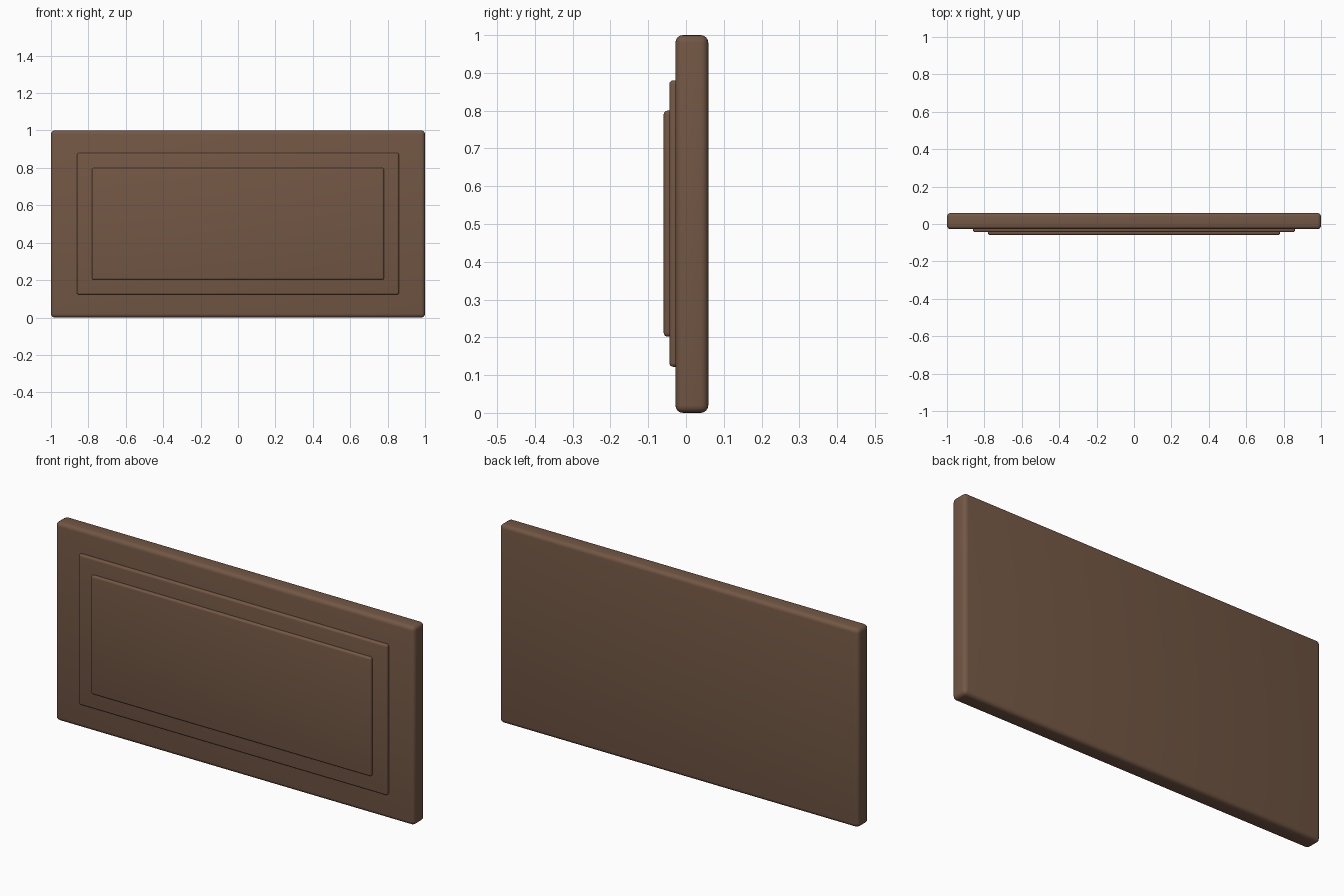
import bpy, math

if "Cube" in bpy.data.objects:
    bpy.data.objects.remove(bpy.data.objects["Cube"])

wood = bpy.data.materials.new("brown_wood")
wood.diffuse_color = (0.17, 0.095, 0.058, 1)
wood.use_nodes = True
wood.node_tree.nodes["Principled BSDF"].inputs["Base Color"].default_value = wood.diffuse_color


def panel(name, width, z0, z1, y0, y1, radius):
    """Rounded board spanning the given front (y0) and back (y1) planes."""
    bpy.ops.mesh.primitive_cube_add(size=1, location=(0, (y0 + y1) / 2, (z0 + z1) / 2))
    ob = bpy.context.object
    ob.name = name
    ob.scale = (width, y1 - y0, z1 - z0)
    bpy.ops.object.transform_apply(location=False, rotation=False, scale=True)
    bevel = ob.modifiers.new("rounded_edges", 'BEVEL')
    bevel.width = radius
    bevel.segments = 4
    bpy.ops.object.modifier_apply(modifier=bevel.name)
    bpy.ops.object.shade_smooth_by_angle(angle=math.radians(35))
    ob.data.materials.append(wood)
    return ob


# Main board, then two stepped raised panels seated into its front
panel("main_board", 2.0, 0.0, 1.0, -0.028, 0.059, 0.02)
panel("raised_border", 1.72, 0.122, 0.88, -0.044, -0.012, 0.01)
panel("raised_centre", 1.56, 0.202, 0.80, -0.059, -0.027, 0.01)
